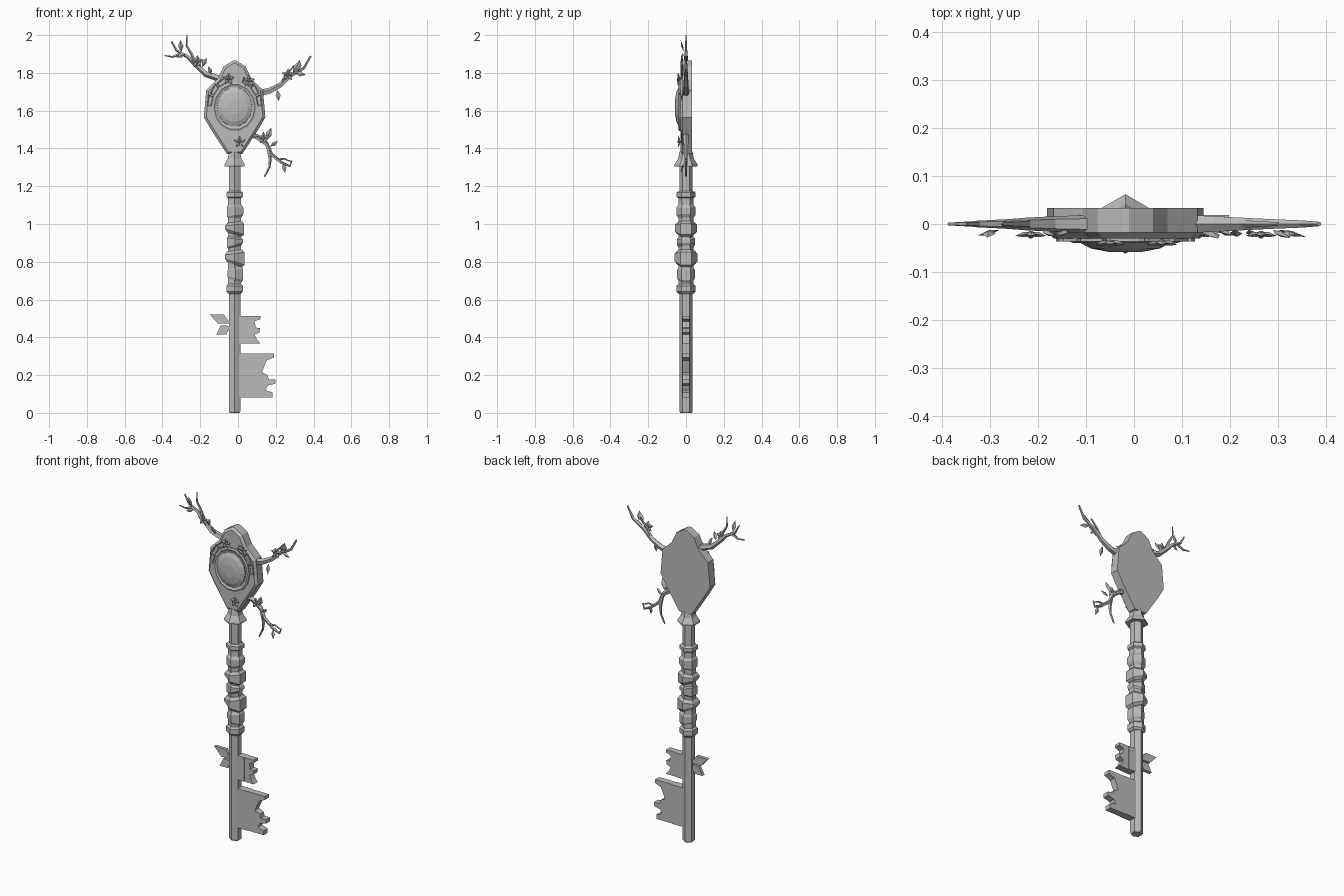
import bpy, bmesh, math
from mathutils import Vector

if "Cube" in bpy.data.objects:
    bpy.data.objects.remove(bpy.data.objects["Cube"])

CX = -0.018   # axis of the key

metal = bpy.data.materials.new("grey_metal")
metal.use_nodes = True
GREY = (0.5, 0.5, 0.5, 1)
metal.diffuse_color = GREY
metal.node_tree.nodes["Principled BSDF"].inputs["Base Color"].default_value = GREY


def finish(name, bm):
    bmesh.ops.recalc_face_normals(bm, faces=bm.faces)
    mesh = bpy.data.meshes.new(name)
    bm.to_mesh(mesh)
    bm.free()
    mesh.materials.append(metal)
    obj = bpy.data.objects.new(name, mesh)
    bpy.context.collection.objects.link(obj)
    return obj


def loft(name, rings):
    """Skin a list of equal rings and cap both ends."""
    bm = bmesh.new()
    loops = [[bm.verts.new(p) for p in ring] for ring in rings]
    n = len(loops[0])
    for a, b in zip(loops, loops[1:]):
        for i in range(n):
            j = (i + 1) % n
            bm.faces.new((a[i], a[j], b[j], b[i]))
    bm.faces.new(loops[0])
    bm.faces.new(loops[-1])
    return finish(name, bm)


def hexagon(z, r, tilt=0, shift=0):
    """Horizontal hexagon with corners on the y axis, tilted along x."""
    ring = []
    for i in range(6):
        a = math.pi / 2 + i * math.pi / 3
        x = r * math.cos(a)
        ring.append((CX + shift + x, r * math.sin(a), z + tilt * x))
    return ring


def plate(name, pts, front, back, inset=0, depth=0):
    """Extrude an x-z outline along y, optionally insetting the front face."""
    bm = bmesh.new()
    f = bm.faces.new([bm.verts.new((x, front, z)) for x, z in pts])
    new = bmesh.ops.extrude_face_region(bm, geom=[f], use_keep_orig=True)["geom"]
    for v in new:
        if isinstance(v, bmesh.types.BMVert):
            v.co.y = back
    bmesh.ops.recalc_face_normals(bm, faces=bm.faces)
    if inset:
        f = min(bm.faces, key=lambda q: q.calc_center_median().y)
        bmesh.ops.inset_region(bm, faces=[f], thickness=inset, depth=depth)
    return finish(name, bm)


def branch(name, pts, r0, r1):
    """Tapering five-sided twig through x-z points."""
    path = [Vector((x, 0, z)) for x, z in pts]
    rings = []
    for i, p in enumerate(path):
        d = (path[min(i + 1, len(path) - 1)] - path[max(i - 1, 0)]).normalized()
        side = Vector((-d.z, 0, d.x))
        r = r0 + (r1 - r0) * i / (len(path) - 1)
        rings.append([p + r * (side * math.cos(k * math.tau / 5)
                      + Vector((0, 1, 0)) * math.sin(k * math.tau / 5)) for k in range(5)])
    return loft(name, rings)


def leaf(name, x, z, angle, length, y=-0.012, width=0.45, lift=0.25):
    """Thin pointed leaf with a raised middle rib, leaning forward."""
    bm = bmesh.new()
    a = math.radians(angle)
    along = Vector((math.cos(a), -lift, math.sin(a)))
    side = Vector((-math.sin(a), 0, math.cos(a)))
    base = Vector((x, y, z))
    mid = base + along * length * 0.5
    rim = [base, mid + side * length * width / 2, base + along * length,
           mid - side * length * width / 2]
    rim = [bm.verts.new(p) for p in rim]
    for dy in (-0.006, 0.005):
        c = bm.verts.new(mid + Vector((0, dy, 0)))
        for i in range(4):
            bm.faces.new((rim[i], rim[(i + 1) % 4], c))
    return finish(name, bm)


def flower(name, x, z, y, r=0.034):
    """Five petals around a small pointed heart."""
    for i in range(5):
        leaf(f"{name}_petal_{i + 1}", x, z, 90 + i * 72, r, y, 0.65, 0.2)
    bm = bmesh.new()
    bmesh.ops.create_icosphere(bm, subdivisions=1, radius=r * 0.27)
    bmesh.ops.translate(bm, verts=bm.verts, vec=(x, y - 0.004, z))
    finish(name + "_heart", bm)


# Shaft and flared neck
loft("shaft", [hexagon(z, r) for z, r in
               ((0, 0.03), (0.008, 0.035), (1.31, 0.035))])
loft("neck_flare", [hexagon(z, r) for z, r in
                    ((1.305, 0.062), (1.315, 0.062), (1.345, 0.042), (1.385, 0.034))])

# Grip of irregular tilted stones: bottom, top, radius, tilt, sideways shift
stones = [(0.63, 0.685, 0.05, 0, 0), (0.695, 0.775, 0.047, -0.2, 0.004),
          (0.785, 0.86, 0.06, -0.35, 0), (0.875, 0.935, 0.048, 0.3, 0.002),
          (0.945, 1.01, 0.058, -0.3, 0), (1.03, 1.105, 0.05, 0.15, 0.003),
          (1.135, 1.175, 0.05, 0, 0)]
for i, (z0, z1, r, tilt, shift) in enumerate(stones):
    c = (z1 - z0) * 0.22
    loft(f"grip_stone_{i + 1}", [hexagon(z0, r * 0.76, tilt, shift),
                                 hexagon(z0 + c, r, tilt, shift),
                                 hexagon(z1 - c, r, -tilt * 0.4, shift),
                                 hexagon(z1, r * 0.76, -tilt * 0.4, shift)])
loft("grip_core", [hexagon(0.64, 0.04), hexagon(1.16, 0.04)])

# Head plate with chamfered front edge
half = [(0.008, 1.865), (0.058, 1.835), (0.088, 1.77), (0.15, 1.71),
        (0.163, 1.565), (0.125, 1.5), (0.04, 1.37)]
outline = [(CX + x, z) for x, z in half] + [(CX - x, z) for x, z in reversed(half)]
plate("head", outline, -0.018, 0.033, 0.014, 0.012)

# Oval gem in its setting
GZ = 1.62


def oval(s, y, n=14):
    return [(CX + 0.1 * s * math.cos(k * math.tau / n), y,
             GZ + 0.112 * s * math.sin(k * math.tau / n)) for k in range(n)]


loft("gem_setting", [oval(s, y) for s, y in
                     ((1.17, -0.02), (1.17, -0.036), (1.08, -0.04), (0.98, -0.034))])
loft("gem", [oval(s, y) for s, y in
             ((0.95, -0.025), (0.93, -0.04), (0.72, -0.051), (0.35, -0.058))])

# Framed panels fanning around the upper half of the setting
for side, s in (("left", 1), ("right", -1)):
    for i, a in enumerate((2, 26, 50)):
        pts = []
        for r, t in ((1.22, a), (1.45, a), (1.5, a + 21), (1.22, a + 21)):
            t = math.radians(t)
            pts.append((CX + s * 0.1 * r * math.cos(t), GZ + 0.112 * r * math.sin(t)))
        plate(f"{side}_panel_{i + 1}", pts, -0.037, -0.02, 0.006, -0.006)

# Bits of the key
plate("upper_bit", [(0, 0.512), (0.118, 0.512), (0.118, 0.496), (0.088, 0.485), (0.094, 0.452),
                    (0.118, 0.448), (0.114, 0.425), (0.088, 0.415), (0.103, 0.385),
                    (0.118, 0.368), (0, 0.368)], -0.019, 0.019)
plate("lower_bit", [(0, 0.315), (0.19, 0.315), (0.19, 0.294), (0.152, 0.278), (0.126, 0.215),
                    (0.157, 0.2), (0.162, 0.178), (0.198, 0.178), (0.198, 0.155),
                    (0.157, 0.145), (0.146, 0.12), (0.183, 0.108), (0.183, 0.082),
                    (0, 0.082)], -0.019, 0.019)
for name, x, z0, z1 in (("upper", 0.055, 0.368, 0.512), ("lower", 0.08, 0.082, 0.315)):
    plate(name + "_bit_root", [(0, z0), (x, z0), (x, z1), (0, z1)], -0.022, 0.022)

# Leaf-shaped lugs opposite the bits
plate("upper_lug", [(-0.04, 0.472), (-0.075, 0.522), (-0.15, 0.522), (-0.105, 0.472)], -0.01, 0.01)
plate("lower_lug", [(-0.04, 0.46), (-0.09, 0.464), (-0.115, 0.414), (-0.062, 0.414)], -0.01, 0.01)

# Branches
branch("right_branch", [(-0.08, 1.765), (-0.17, 1.795), (-0.225, 1.845), (-0.265, 1.885),
                        (-0.325, 1.92), (-0.352, 1.968)], 0.02, 0.004)
branch("right_twig_up", [(-0.22, 1.84), (-0.245, 1.9), (-0.272, 1.945), (-0.27, 2)], 0.01, 0.003)
branch("right_twig_out", [(-0.3, 1.905), (-0.345, 1.885), (-0.388, 1.892)], 0.008, 0.003)
branch("left_branch", [(0.11, 1.69), (0.17, 1.705), (0.225, 1.735), (0.28, 1.785),
                       (0.35, 1.825), (0.386, 1.89)], 0.02, 0.005)
branch("left_twig", [(0.225, 1.735), (0.255, 1.79), (0.3, 1.84)], 0.009, 0.004)
branch("lower_branch", [(0.05, 1.48), (0.1, 1.46), (0.15, 1.425), (0.175, 1.37),
                        (0.23, 1.325), (0.275, 1.305), (0.285, 1.335)], 0.017, 0.004)
branch("lower_twig_down", [(0.16, 1.4), (0.17, 1.34), (0.165, 1.3), (0.14, 1.25)], 0.011, 0.004)
branch("lower_twig_tip", [(0.21, 1.34), (0.245, 1.345), (0.28, 1.33)], 0.007, 0.003)

# Blossoms and leaves
for i, (x, z, y) in enumerate([(-0.215, 1.86, -0.018), (0.265, 1.79, -0.018),
                               (0.135, 1.455, -0.018), (0.008, 1.435, -0.034),
                               (-0.05, 1.768, -0.036), (0.058, 1.758, -0.036)]):
    flower(f"blossom_{i + 1}", x, z, y)
for i, (x, z, angle, size) in enumerate([
        (-0.3, 1.91, 95, 0.065), (-0.19, 1.83, 65, 0.055), (-0.14, 1.79, 110, 0.05),
        (-0.28, 1.9, 200, 0.05), (0.21, 1.71, 275, 0.06), (0.29, 1.8, 60, 0.07),
        (0.32, 1.81, 85, 0.06), (0.3, 1.8, -10, 0.06), (0.15, 1.44, 70, 0.075),
        (0.11, 1.46, 165, 0.05), (0.24, 1.325, 280, 0.055), (0.17, 1.41, 35, 0.05)]):
    leaf(f"leaf_{i + 1}", x, z, angle, size)
